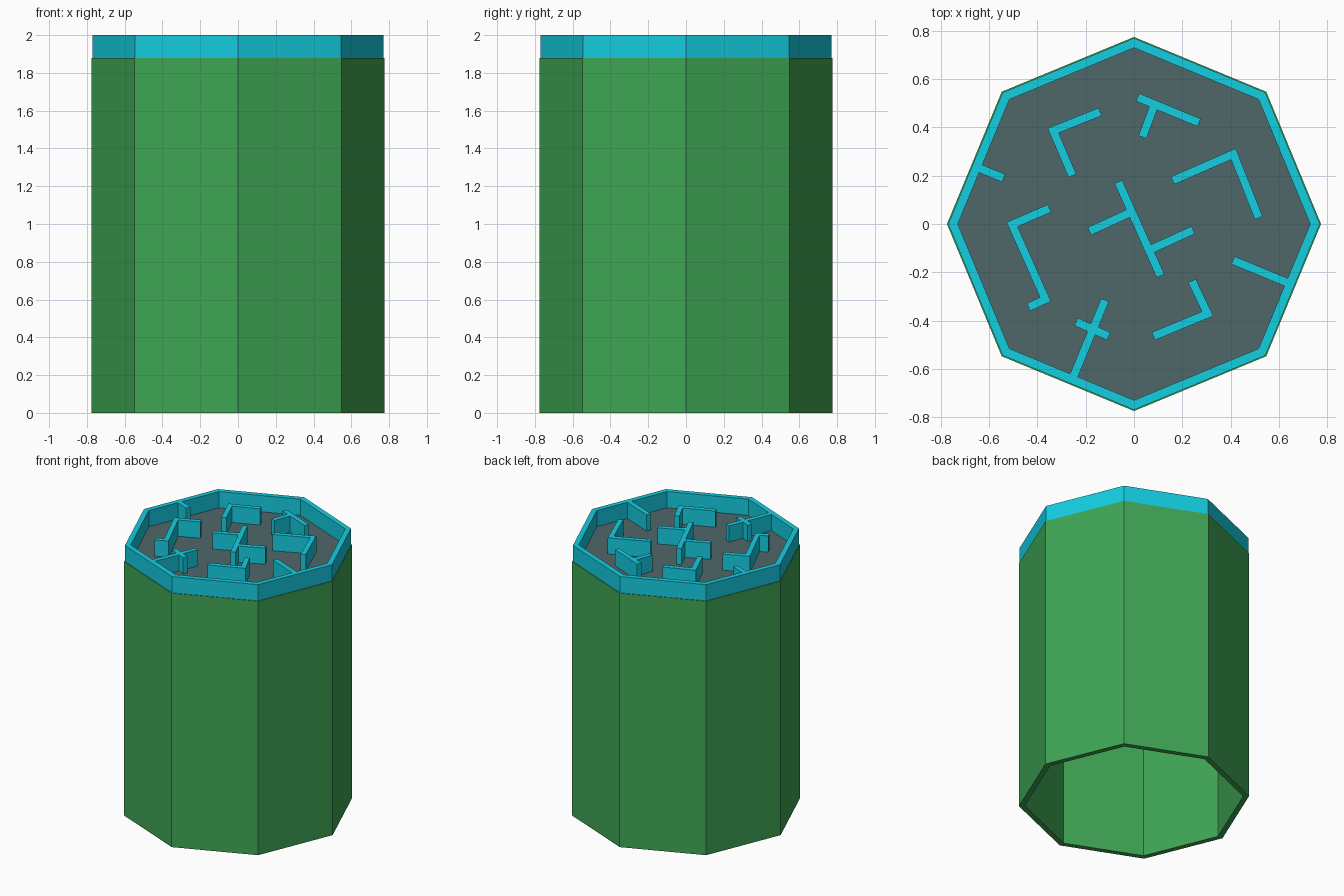
import bpy, bmesh, math
from mathutils import Vector

if "Cube" in bpy.data.objects:
    bpy.data.objects.remove(bpy.data.objects["Cube"])

TOP, FLOOR = 2.0, 1.88
W = 0.035


def material(name, color):
    m = bpy.data.materials.new(name)
    m.diffuse_color = (*color, 1)
    m.use_nodes = True
    m.node_tree.nodes["Principled BSDF"].inputs["Base Color"].default_value = m.diffuse_color
    return m


green = material("green", (0.05, 0.38, 0.09))
cyan = material("cyan", (0.007, 0.61, 0.75))
slate = material("slate", (0.08, 0.135, 0.14))


def finish(bm, name, mat):
    bmesh.ops.recalc_face_normals(bm, faces=bm.faces)
    me = bpy.data.meshes.new(name)
    bm.to_mesh(me)
    bm.free()
    me.materials.append(mat)
    ob = bpy.data.objects.new(name, me)
    bpy.context.collection.objects.link(ob)
    return ob


def octagon(bm, r, z):
    return [bm.verts.new((r * math.cos(i * math.pi / 4), r * math.sin(i * math.pi / 4), z))
            for i in range(8)]


def tube(name, outer, inner, z0, z1, mat):
    bm = bmesh.new()
    loops = [octagon(bm, r, z) for r, z in
             ((outer, z0), (outer, z1), (inner, z1), (inner, z0))]
    for k in range(4):
        a, b = loops[k], loops[(k + 1) % 4]
        for i in range(8):
            j = (i + 1) % 8
            bm.faces.new((a[i], a[j], b[j], b[i]))
    return finish(bm, name, mat)


def ribbon(bm, pts):
    # Mitred upright wall following a centre line
    pts = [Vector(p) for p in pts]
    dirs = [(b - a).normalized() for a, b in zip(pts, pts[1:])]
    norms = [Vector((-d.y, d.x)) for d in dirs]
    sections = []
    for i, p in enumerate(pts):
        n0, n1 = norms[max(i - 1, 0)], norms[min(i, len(norms) - 1)]
        off = (n0 + n1) * (W / 2 / (1 + n0.dot(n1)))
        l, r = p + off, p - off
        sections.append([bm.verts.new((q.x, q.y, z)) for q, z in
                         ((l, FLOOR - 0.01), (l, TOP), (r, TOP), (r, FLOOR - 0.01))])
    for a, b in zip(sections, sections[1:]):
        for i in range(4):
            j = (i + 1) % 4
            bm.faces.new((a[i], a[j], b[j], b[i]))
    bm.faces.new(sections[0])
    bm.faces.new(sections[-1][::-1])


# Hollow body, open underneath, and coloured rim
tube("body", 0.775, 0.735, 0, FLOOR, green)
tube("rim", 0.77, 0.73, FLOOR, TOP, cyan)

# Recessed floor plate
bm = bmesh.new()
low, high = octagon(bm, 0.735, FLOOR - 0.02), octagon(bm, 0.735, FLOOR)
bm.faces.new(low[::-1])
bm.faces.new(high)
for i in range(8):
    j = (i + 1) % 8
    bm.faces.new((low[i], low[j], high[j], high[i]))
finish(bm, "floor", slate)

# Raised maze walls
paths = [
    [(-0.14, 0.465), (-0.335, 0.387), (-0.255, 0.2)],
    [(0.015, 0.525), (0.27, 0.42)],
    [(0.085, 0.495), (0.035, 0.36)],
    [(0.16, 0.18), (0.412, 0.29), (0.517, 0.025)],
    [(-0.065, 0.175), (0.11, -0.215)],
    [(-0.185, -0.03), (-0.01, 0.05)],
    [(0.07, -0.105), (0.245, -0.025)],
    [(-0.35, 0.065), (-0.505, -0.002), (-0.367, -0.312), (-0.437, -0.345)],
    [(-0.12, -0.315), (-0.25, -0.63)],
    [(-0.24, -0.405), (-0.105, -0.465)],
    [(0.24, -0.235), (0.305, -0.372), (0.08, -0.465)],
    [(0.41, -0.15), (0.64, -0.245)],
    [(-0.54, 0.19), (-0.65, 0.235)],
]
bm = bmesh.new()
for p in paths:
    ribbon(bm, p)
finish(bm, "maze_walls", cyan)
